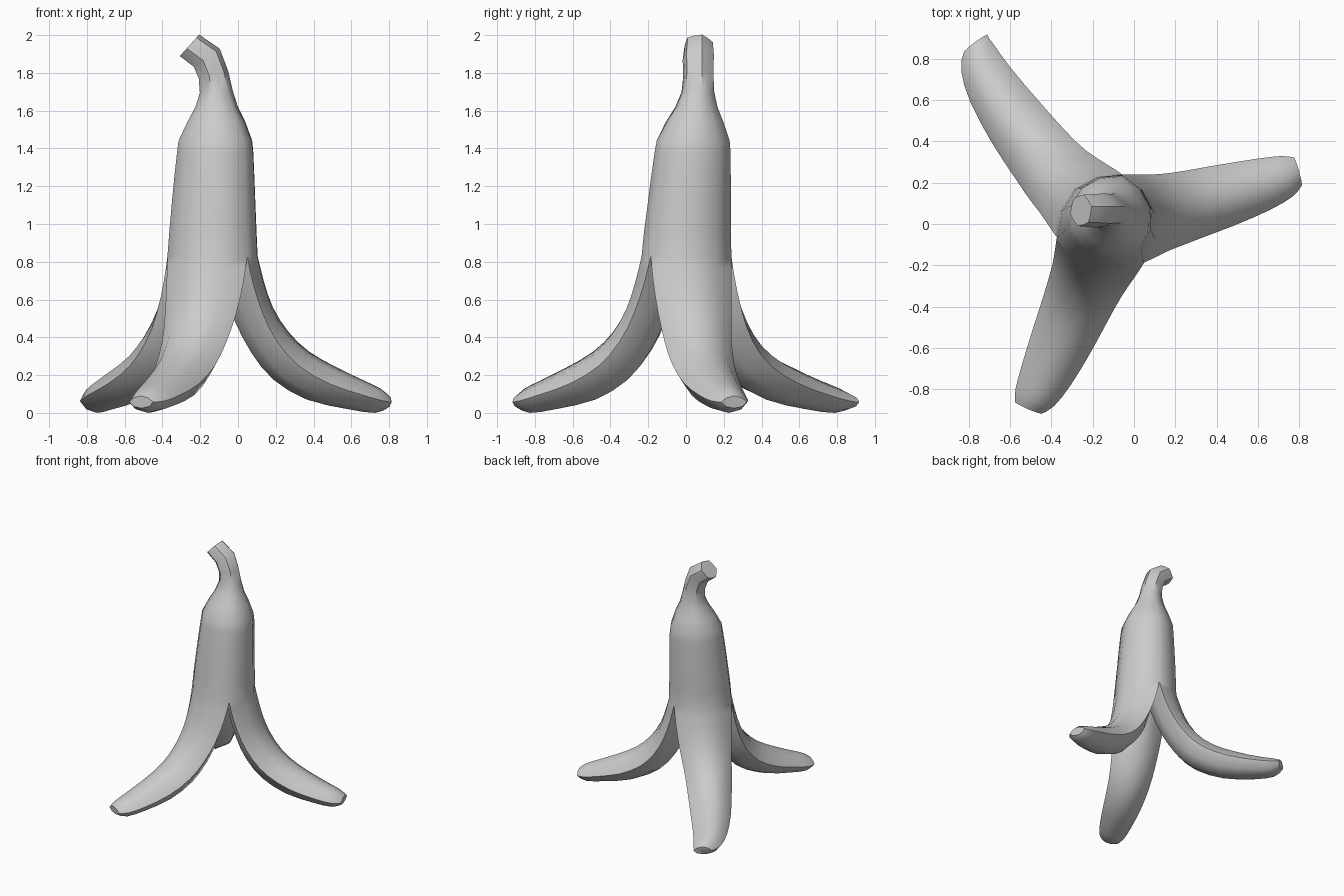
import bpy, bmesh, math
from mathutils import Vector

if "Cube" in bpy.data.objects:
    bpy.data.objects.remove(bpy.data.objects["Cube"])

SIDES = 12
BASE = 14                      # direction of the first peel strip at the split, degrees
CX, CY = -0.127, -0.004        # axis where the strips split
CORNER = 1.06                  # body ridges above the splits

# body and stem rings: x, y, z, radius, tilt in degrees
RINGS = [(CX, CY, .83, .238, 0), (-.126, .002, .96, .231, 0), (-.123, .012, 1.1, .222, 0),
         (-.119, .021, 1.25, .212, 0), (-.115, .03, 1.38, .202, 0),
         (-.115, .033, 1.44, .196, 0), (-.112, .043, 1.54, .156, 0), (-.112, .054, 1.62, .115, 0),
         (-.115, .063, 1.70, .09, 4), (-.13, .065, 1.79, .083, 15),
         (-.165, .065, 1.88, .086, 35), (-.257, .066, 1.946, .079, 48)]

# strip sections: outer ridge r, z, inner ridge r, z, half width
STRIP = [(.238, .83, 0, .83, .208), (.27, .70, .04, .67, .205), (.318, .56, .11, .49, .196),
         (.40, .43, .20, .32, .182), (.51, .325, .32, .175, .168), (.66, .24, .50, .07, .152),
         (.81, .17, .72, .02, .128), (.90, .128, .87, .0, .102), (.947, .09, .937, .025, .07)]
# lateral position and depth around one section, at the split and at the tip
TOP = [(-1, .5), (-.577, .134), (0, 0), (.577, .134), (1, .5), (.5, .75), (0, 1), (-.5, .75)]
TIP = [(-1, .5), (-.62, .16), (0, 0), (.62, .16), (1, .5), (.65, .86), (0, 1), (-.65, .86)]

bm = bmesh.new()


def bridge(a, b):
    n = len(a)
    for i in range(n):
        bm.faces.new((a[i], a[(i + 1) % n], b[(i + 1) % n], b[i]))


def smooth_rows(rows, steps):
    """Catmull-Rom interpolation between rows of numbers."""
    res = []
    for i in range(len(rows) - 1):
        p0, p1, p2 = rows[max(i - 1, 0)], rows[i], rows[i + 1]
        p3 = rows[min(i + 2, len(rows) - 1)]
        for s in range(steps):
            t = s / steps
            res.append([b + .5 * t * (c - a + t * (2 * a - 5 * b + 4 * c - d + t * (3 * (b - c) + d - a)))
                        for a, b, c, d in zip(p0, p1, p2, p3)])
    return res + [list(rows[-1])]


# body and stem
prev = None
for x, y, z, r, tilt in RINGS:
    ring = []
    t = math.radians(tilt)
    stem = min(1, max(0, (z - 1.4) / .3))
    for i in range(SIDES):
        a = math.radians(BASE + 360 / SIDES * i)
        k = r * (1 - .09 * stem * (i % 2))
        if i % 4 == 2:
            k *= 1 + (CORNER - 1) * (1 - stem)
        u, v = k * math.cos(a), k * math.sin(a)
        ring.append(bm.verts.new((x + u * math.cos(t), y + v, z + u * math.sin(t))))
    if prev:
        bridge(prev, ring)
    prev = ring
bm.faces.new(prev)

# three splayed strips: directions at split, middle and tip, and reach
for a0, a1, a2, reach in ((BASE, 13, 15.7, 1.016), (BASE + 120, 135.5, 126, 1.155),
                          (BASE + 240, 249.5, 246.5, 1.027)):
    prev = None
    rows = smooth_rows(STRIP, 2)
    for j, (ro, zo, ri, zi, w) in enumerate(rows):
        f = j / (len(rows) - 1)
        a = a0 + (a1 - a0) * f / .4 if f < .4 else a1 + (a2 - a1) * (f - .4) / .6
        a = math.radians(a)
        out = Vector((math.cos(a), math.sin(a), 0))
        side = Vector((-out.y, out.x, 0))
        grow = 1 + (reach - 1) * min(1, f * 1.6)
        blend = min(1, f * 3)
        sec = []
        for i, ((l0, d0), (l1, d1)) in enumerate(zip(TOP, TIP)):
            l, d = l0 + (l1 - l0) * blend, d0 + (d1 - d0) * blend
            r, z = ro + (ri - ro) * d, zo + (zi - zo) * d
            k = 1 + (CORNER - 1) * (1 - blend) if i in (0, 4) else 1
            sec.append(bm.verts.new(Vector((CX, CY, z)) + out * r * grow * k + side * l * w * k))
        if prev:
            bridge(sec, prev)
        prev = sec
    bm.faces.new(prev)

bmesh.ops.remove_doubles(bm, verts=bm.verts, dist=.004)
bmesh.ops.recalc_face_normals(bm, faces=bm.faces)
mesh = bpy.data.meshes.new("fruit_peel")
bm.to_mesh(mesh)
bm.free()
peel = bpy.data.objects.new("fruit_peel", mesh)
bpy.context.collection.objects.link(peel)

mat = bpy.data.materials.new("light grey")
mat.diffuse_color = (.6, .6, .6, 1)
mat.use_nodes = True
mat.node_tree.nodes["Principled BSDF"].inputs["Base Color"].default_value = mat.diffuse_color
mesh.materials.append(mat)

bpy.context.view_layer.objects.active = peel
peel.select_set(True)
bpy.ops.object.shade_smooth_by_angle(angle=math.radians(48))
